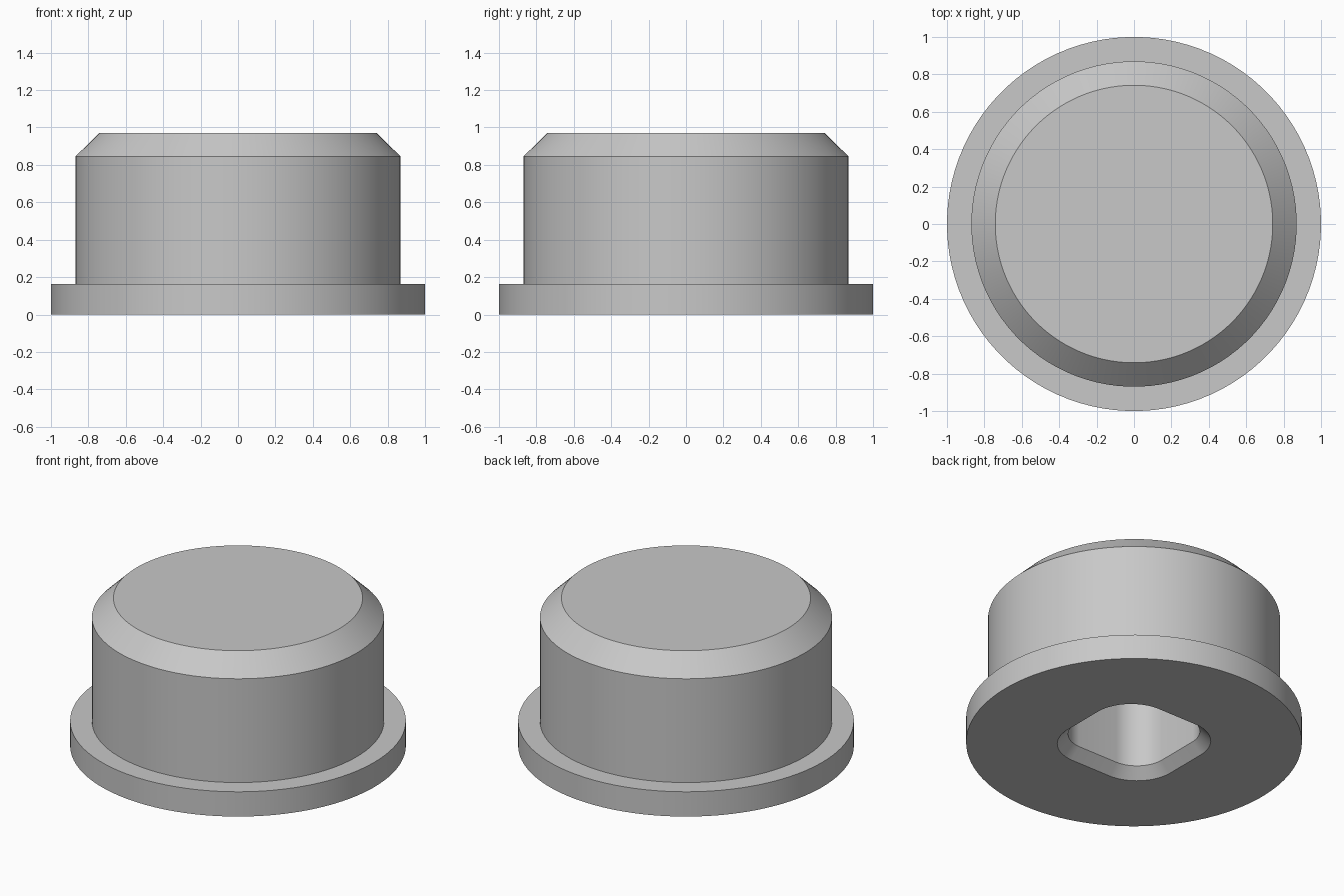
import bpy, bmesh
from math import cos, sin, pi, radians, copysign

cube = bpy.data.objects.get("Cube")
if cube:
    bpy.data.objects.remove(cube, do_unlink=True)

SEGMENTS = 96

# One plain grey metal
metal = bpy.data.materials.new("grey_metal")
metal.use_nodes = True
grey = (0.58, 0.58, 0.58, 1)
metal.diffuse_color = grey
bsdf = next(n for n in metal.node_tree.nodes if n.type == 'BSDF_PRINCIPLED')
bsdf.inputs["Base Color"].default_value = grey


def ring(bm, offset, radius, z):
    """Circle whose quarters are pushed out to make a rounded square."""
    verts = []
    for i in range(SEGMENTS):
        a = 2 * pi * (i + 0.5) / SEGMENTS
        x, y = cos(a), sin(a)
        verts.append(bm.verts.new((copysign(offset, x) + radius * x,
                                   copysign(offset, y) + radius * y, z)))
    return verts


# Sections from the socket floor, out under the flange and up to the top
sections = [
    (0.14, 0.195, 0.70),   # socket floor
    (0.14, 0.195, 0.065),  # socket wall
    (0.14, 0.26, 0.0),     # socket chamfer
    (0, 1.0, 0.0),         # flange underside
    (0, 1.0, 0.163),       # flange rim
    (0, 0.87, 0.163),      # flange shoulder
    (0, 0.87, 0.845),      # body wall
    (0, 0.742, 0.97),      # top chamfer
]

bm = bmesh.new()
rings = [ring(bm, *s) for s in sections]
for low, high in zip(rings, rings[1:]):
    for i in range(SEGMENTS):
        j = (i + 1) % SEGMENTS
        bm.faces.new((low[i], low[j], high[j], high[i]))
bm.faces.new(rings[0])
bm.faces.new(rings[-1])
bmesh.ops.recalc_face_normals(bm, faces=bm.faces)

mesh = bpy.data.meshes.new("flanged_plug")
bm.to_mesh(mesh)
bm.free()
mesh.materials.append(metal)
plug = bpy.data.objects.new("flanged_plug", mesh)
bpy.context.collection.objects.link(plug)

# Smooth round walls with crisp edges
bpy.ops.object.select_all(action='DESELECT')
plug.select_set(True)
bpy.context.view_layer.objects.active = plug
bpy.ops.object.shade_smooth_by_angle(angle=radians(30))
